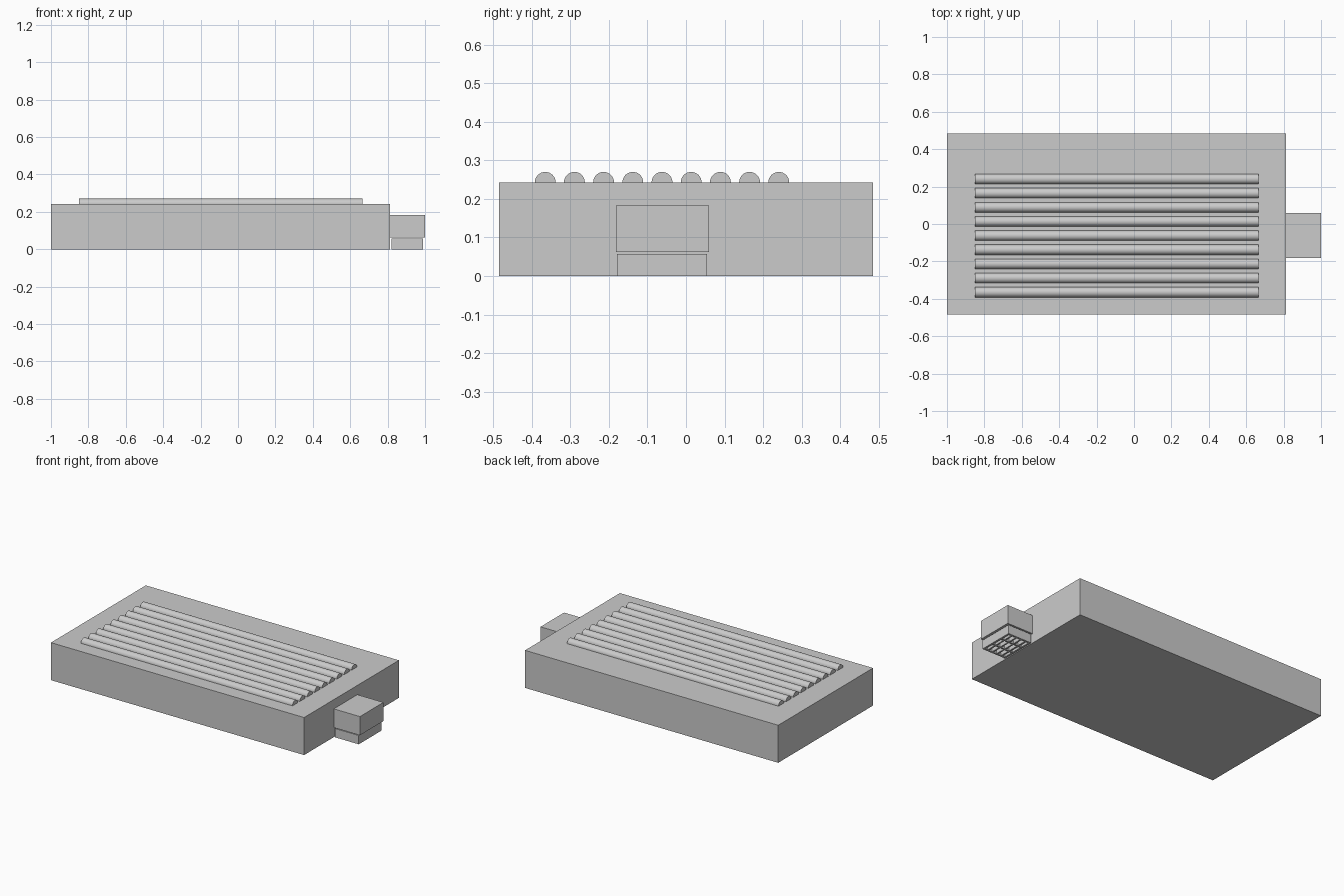
import bpy
import math

cube = bpy.data.objects.get("Cube")
if cube:
    bpy.data.objects.remove(cube, do_unlink=True)

grey = bpy.data.materials.new("plain grey")
grey.use_nodes = True
grey.diffuse_color = (0.6, 0.6, 0.6, 1)
grey.node_tree.nodes["Principled BSDF"].inputs["Base Color"].default_value = (0.6, 0.6, 0.6, 1)


def box(name, x, y, z):
    """Box spanning the given (low, high) ranges."""
    spans = (x, y, z)
    bpy.ops.mesh.primitive_cube_add(size=1, location=[(a + b) / 2 for a, b in spans])
    ob = bpy.context.object
    ob.name = name
    ob.scale = [b - a for a, b in spans]
    bpy.ops.object.transform_apply(location=False, rotation=False, scale=True)
    ob.data.materials.append(grey)
    return ob


# Main slab
box("slab", (-1, 0.813), (-0.485, 0.485), (0, 0.243))

# Row of round rods half sunk into the top
for i in range(9):
    bpy.ops.mesh.primitive_cylinder_add(
        vertices=32, radius=0.027, depth=1.515,
        location=(-0.093, -0.365 + i * 0.0757, 0.243),
        rotation=(0, math.pi / 2, 0))
    rod = bpy.context.object
    rod.name = f"top_rod_{i + 1}"
    rod.data.materials.append(grey)
    bpy.ops.object.shade_smooth_by_angle()

# Outlet block on the end
box("outlet_block", (0.813, 1), (-0.181, 0.06), (0.062, 0.183))

# Open grille below the outlet: four walls and crossing bars
X, Y, Z = (0.82, 0.99), (-0.179, 0.055), (0, 0.057)
wall = 0.012
for name, x in (("inner", (X[0], X[0] + wall)), ("outer", (X[1] - wall, X[1]))):
    box(f"grille_{name}_wall", x, Y, Z)
for name, y in (("front", (Y[0], Y[0] + wall)), ("back", (Y[1] - wall, Y[1]))):
    box(f"grille_{name}_wall", (X[0] + wall, X[1] - wall), y, Z)
for i in range(1, 5):
    c = X[0] + (X[1] - X[0]) * i / 5
    box(f"grille_long_bar_{i}", (c - 0.005, c + 0.005), (Y[0] + wall, Y[1] - wall), Z)
for i in range(1, 3):
    c = Y[0] + (Y[1] - Y[0]) * i / 3
    box(f"grille_cross_bar_{i}", (X[0] + wall, X[1] - wall), (c - 0.005, c + 0.005), Z)
